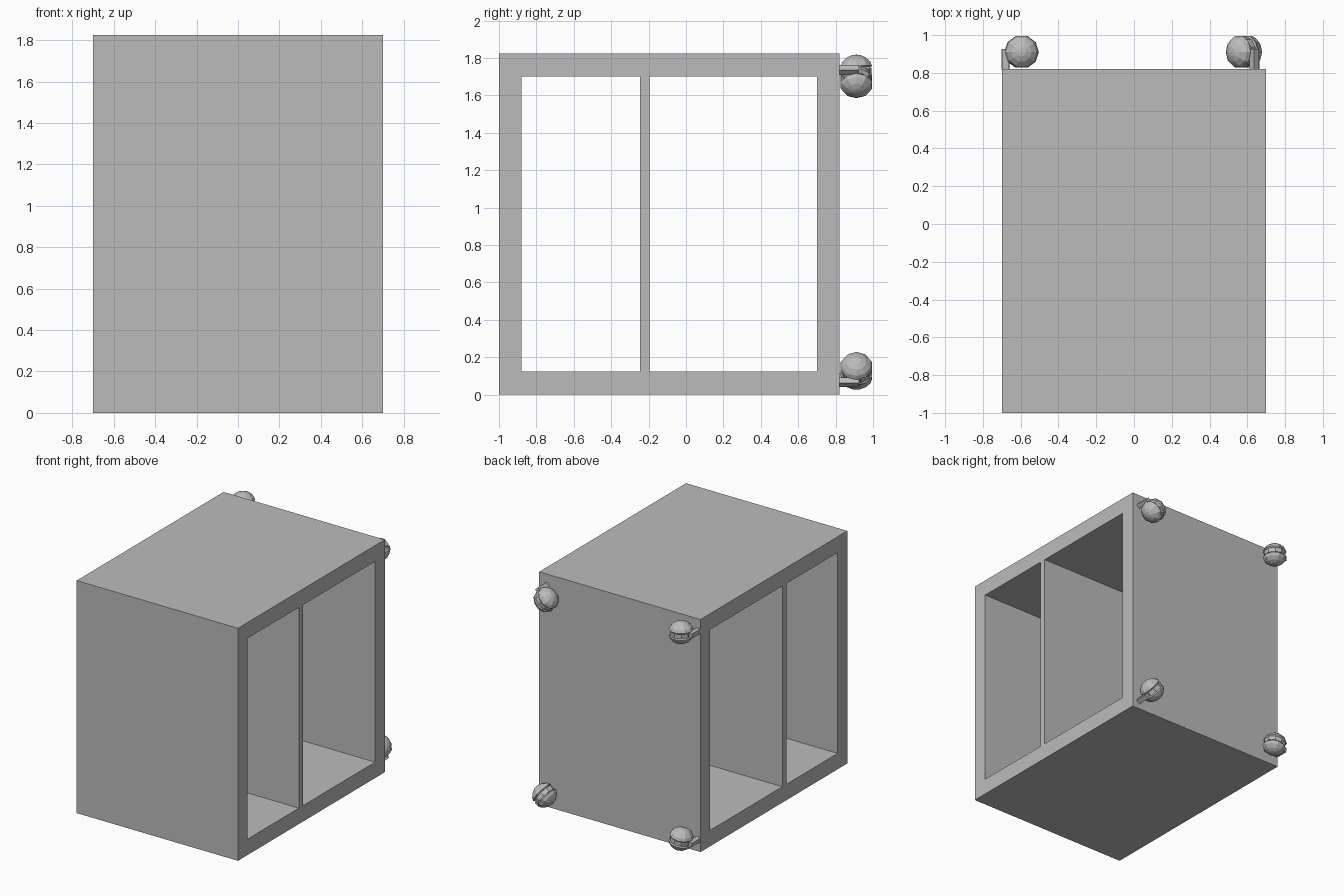
import bpy, bmesh, math
from mathutils import Matrix, Vector

if "Cube" in bpy.data.objects:
    bpy.data.objects.remove(bpy.data.objects["Cube"], do_unlink=True)

GREY = (0.5, 0.5, 0.5, 1.0)
grey = bpy.data.materials.new("plain_grey")
grey.use_nodes = True
grey.diffuse_color = GREY
grey.node_tree.nodes["Principled BSDF"].inputs["Base Color"].default_value = GREY


def finish(name, bm):
    bmesh.ops.recalc_face_normals(bm, faces=bm.faces)
    mesh = bpy.data.meshes.new(name)
    bm.to_mesh(mesh)
    bm.free()
    mesh.materials.append(grey)
    obj = bpy.data.objects.new(name, mesh)
    bpy.context.scene.collection.objects.link(obj)
    return obj


def add_box(bm, low, high):
    low, high = Vector(low), Vector(high)
    matrix = Matrix.Translation((low + high) / 2) @ Matrix.Diagonal((*(high - low), 1))
    bmesh.ops.create_cube(bm, size=1, matrix=matrix)


def box(name, low, high):
    bm = bmesh.new()
    add_box(bm, low, high)
    return finish(name, bm)


# Cabinet shell with two compartments running through from side to side
cabinet = box("cabinet", (-0.7, -1, 0), (0.7, 0.82, 1.825))
for y0, y1 in ((-0.88, -0.245), (-0.195, 0.70)):
    cutter = box("compartment_cutter", (-1, y0, 0.125), (1, y1, 1.70))
    cutter.hide_render = True
    cut = cabinet.modifiers.new("compartment", 'BOOLEAN')
    cut.operation, cut.solver, cut.object = 'DIFFERENCE', 'EXACT', cutter
    bpy.context.view_layer.objects.active = cabinet
    bpy.ops.object.modifier_apply(modifier=cut.name)
    bpy.data.objects.remove(cutter, do_unlink=True)

RADIUS, SIDES = 0.088, 10


def domed_wheel(bm, side):
    """Domed wheel turned around the local x axis, flat face towards the hood."""
    profile = [(0.018, 0.0), (0.018, 0.080), (0.026, RADIUS), (0.048, 0.078),
               (0.070, 0.053), (0.082, 0.025), (0.085, 0.0)]
    verts = [bm.verts.new((side * a, 0, r)) for a, r in profile]
    edges = [bm.edges.new(pair) for pair in zip(verts, verts[1:])]
    bmesh.ops.spin(bm, geom=verts + edges, axis=(1, 0, 0), cent=(0, 0, 0),
                   angle=math.tau, steps=SIDES, use_merge=True)
    bmesh.ops.remove_doubles(bm, verts=bm.verts, dist=0.0005)


def caster(name, x, z, stem_x, stem_z):
    """Twin wheel caster; its stem lies towards (stem_x, stem_z) from the hub."""
    bm = bmesh.new()
    for side in (-1, 1):
        domed_wheel(bm, side)
    # Hood between the wheels
    bmesh.ops.create_cone(bm, cap_ends=True, segments=SIDES, radius1=0.082,
                          radius2=0.082, depth=0.034,
                          matrix=Matrix.Rotation(math.pi / 2, 4, 'Y'))
    # Stem block reaching the cabinet back
    add_box(bm, (-0.018, -0.092, 0.068), (0.018, 0.015, 0.104))
    # Local z becomes the stem direction, local x the wheel axle
    turn = Matrix.Rotation(math.atan2(stem_x, stem_z), 4, 'Y')
    bm.transform(Matrix.Translation((x, 0.911, z)) @ turn)
    return finish(name, bm)


caster("upper_left_caster", 0.575, 1.675, 0.7, 0.7)
caster("upper_right_caster", -0.595, 1.733, -1, 0)
caster("lower_left_caster", 0.59, 0.137, 0.57, -0.82)
caster("lower_right_caster", -0.595, 0.112, -1, -0.2)
